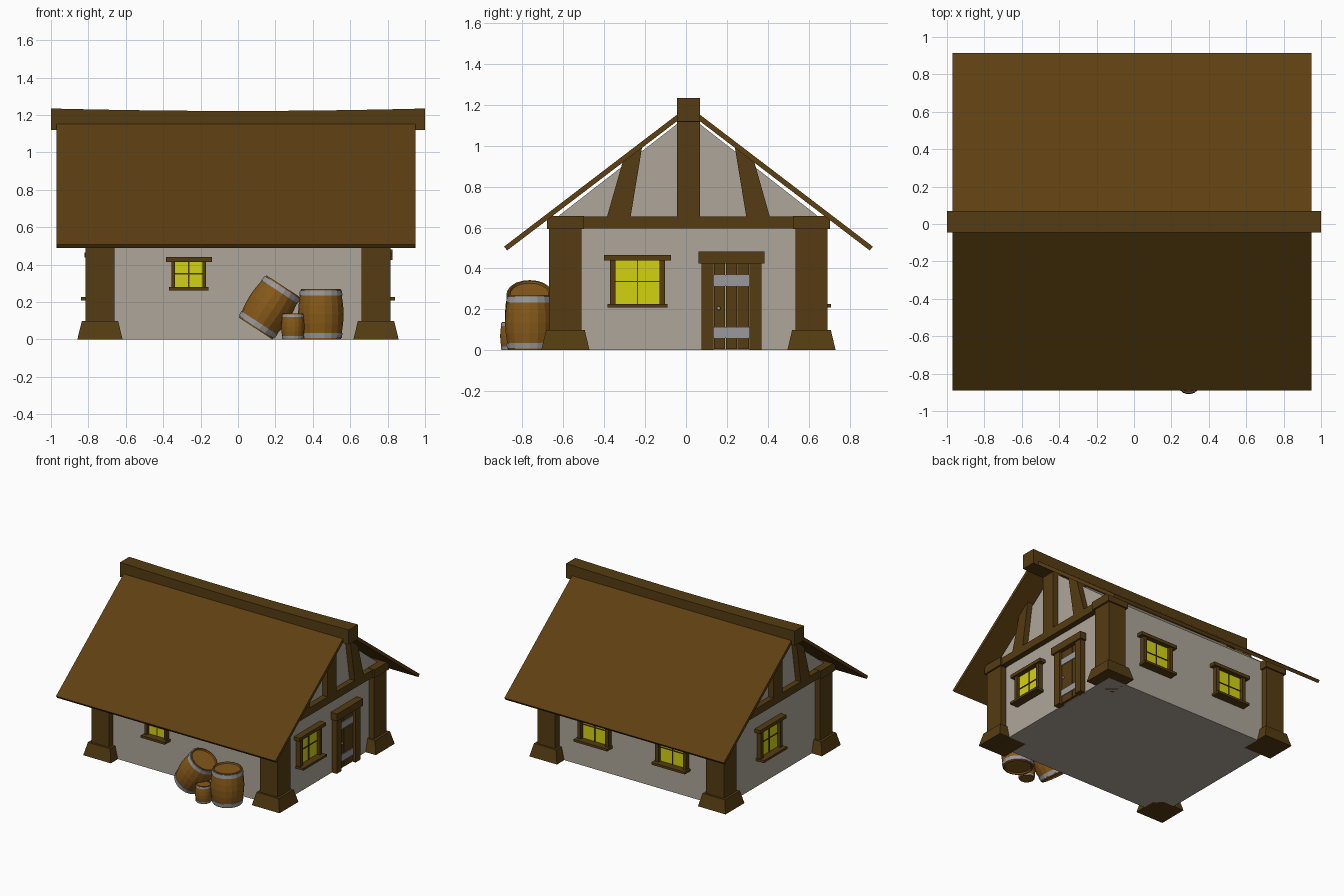
import bpy, bmesh
from math import radians, cos, sin, tau
from mathutils import Matrix, Vector

if "Cube" in bpy.data.objects:
    bpy.data.objects.remove(bpy.data.objects["Cube"])


def material(name, rgb):
    m = bpy.data.materials.new(name)
    m.diffuse_color = (*rgb, 1)
    m.use_nodes = True
    m.node_tree.nodes["Principled BSDF"].inputs["Base Color"].default_value = m.diffuse_color
    return m


WOOD = material("dark_wood", (0.09, 0.045, 0.006))
ROOF = material("roof_wood", (0.11, 0.05, 0.006))
PLASTER = material("plaster", (0.42, 0.38, 0.32))
GLASS = material("yellow_glass", (0.65, 0.65, 0.005))
METAL = material("metal", (0.32, 0.32, 0.34))
STAVE = material("barrel_wood", (0.24, 0.10, 0.01))
CY = 0.012                      # centre line of the house in y
WX, WF, WB = 0.77, -0.62, 0.64  # wall planes


def finish(name, bm, mats, matrix=None):
    if matrix:
        bm.transform(matrix)
    bmesh.ops.recalc_face_normals(bm, faces=bm.faces)
    me = bpy.data.meshes.new(name)
    bm.to_mesh(me)
    bm.free()
    for m in mats:
        me.materials.append(m)
    ob = bpy.data.objects.new(name, me)
    bpy.context.collection.objects.link(ob)
    return ob


def box(name, lo, hi, mat, matrix=None, taper=1.0):
    lo, hi = Vector(lo), Vector(hi)
    bm = bmesh.new()
    bmesh.ops.create_cube(bm, size=1)
    for v in bm.verts:
        k = taper if v.co.z > 0 else 1
        v.co = Vector((v.co.x * k, v.co.y * k, v.co.z)) * (hi - lo) + (lo + hi) / 2
    return finish(name, bm, [mat], matrix)


def prism(name, yz, x0, x1, mat):
    """Extrude a y-z outline along x."""
    bm = bmesh.new()
    f = bm.faces.new([bm.verts.new((x0, y, z)) for y, z in yz])
    out = bmesh.ops.extrude_face_region(bm, geom=[f])
    bmesh.ops.translate(bm, vec=(x1 - x0, 0, 0),
                        verts=[g for g in out["geom"] if isinstance(g, bmesh.types.BMVert)])
    return finish(name, bm, [mat])


# House body with gable ends
prism("walls", [(WF, 0), (WB, 0), (WB, 0.66), (CY, 1.15), (WF, 0.66)], -WX, WX, PLASTER)

# Corner posts with flared feet and caps
for sx in (-1, 1):
    for sy in (-1, 1):
        x, y = sx * 0.738, CY + sy * 0.602
        tag = ("left" if sx < 0 else "right") + ("_front" if sy < 0 else "_back")
        box("post_" + tag, (x - .078, y - .079, .05), (x + .078, y + .079, .62), WOOD)
        box("post_foot_" + tag, (x - .121, y - .118, 0), (x + .121, y + .118, .1), WOOD, taper=0.8)
        box("post_cap_" + tag, (x - .092, y - .091, .592), (x + .092, y + .091, .657), WOOD)

# Gable timber framing
for sx, tag in ((-1, "left"), (1, "right")):
    x0, x1 = sx * (WX - .03), sx * 0.815
    prism("tie_beam_" + tag, [(-.66, .595), (.685, .595), (.685, .655), (-.66, .655)], x0, x1, WOOD)
    prism("king_post_" + tag, [(CY - .057, .64), (CY + .057, .64), (CY + .057, 1.14), (CY - .057, 1.14)],
          x0, x1, WOOD)
    for sy in (-1, 1):
        brace = [(.285, .64), (.402, .64), (.318, .935), (.225, 1.005)]
        prism("brace_" + tag, [(CY + sy * y, z) for y, z in brace], x0, x1, WOOD)

# Roof slopes
for sy, tag in ((-1, "front"), (1, "back")):
    slab = [(0, 1.195), (.902, .507), (.887, .488), (0, 1.163)]
    prism("roof_" + tag, [(CY + sy * y, z) for y, z in slab], -.97, .95, ROOF)

# Sagging ridge beam
bm = bmesh.new()
rings = []
for i in range(9):
    x = -1 + i / 4
    dz = -0.013 * (1 - x * x)
    rings.append([bm.verts.new((x, CY + y, z + dz)) for y, z in
                  ((-.057, 1.12), (.057, 1.12), (.057, 1.235), (-.057, 1.235))])
for a, b in zip(rings, rings[1:]):
    for k in range(4):
        bm.faces.new((a[k], a[k - 1], b[k - 1], b[k]))
bm.faces.new(rings[0])
bm.faces.new(rings[-1])
finish("ridge_beam", bm, [WOOD])


# Wall frames: local x runs along the wall, local -y points outward
def wall(origin, deg):
    return Matrix.Translation(origin) @ Matrix.Rotation(radians(deg), 4, 'Z')


FRONT, RIGHT = wall((0, WF, 0), 0), wall((WX, 0, 0), 90)
BACK, LEFT = wall((0, WB, 0), 180), wall((-WX, 0, 0), -90)


def window(tag, m, u, z0, z1, w):
    """w is the half width of the glass, z0..z1 the full height."""
    t = w * 0.26
    a, b, mid = z0 + .018, z1 - .026, (z0 + z1) / 2
    box("window_glass_" + tag, (u - w, -.012, a), (u + w, .01, b), GLASS, m)
    box("window_sill_" + tag, (u - w - t - .012, -.07, z0), (u + w + t + .012, .01, a), WOOD, m)
    box("window_lintel_" + tag, (u - w - t - .03, -.05, b), (u + w + t + .03, .01, z1), WOOD, m)
    for s in (-1, 1):
        c = u + s * (w + t / 2)
        box("window_jamb_" + tag, (c - t / 2, -.038, a), (c + t / 2, .01, b), WOOD, m)
    box("window_bar_upright_" + tag, (u - .003, -.018, a), (u + .003, 0, b), WOOD, m)
    box("window_bar_cross_" + tag, (u - w, -.018, mid - .003), (u + w, 0, mid + .003), WOOD, m)


window("front", FRONT, -.263, .263, .44, .074)
window("right", RIGHT, -.237, .208, .465, .107)
window("left", LEFT, -.08, .208, .465, .107)
for u in (-.34, .34):
    window("back", BACK, u, .208, .465, .107)

# Door on the right wall
box("door_lintel", (.06, -.055, .425), (.385, .01, .482), WOOD, RIGHT)
for u in (.075, .31):
    box("door_jamb", (u, -.042, 0), (u + .06, .01, .43), WOOD, RIGHT)
for i in range(3):
    box("door_plank", (.137 + i * .058, -.02, .005), (.192 + i * .058, .01, .425), WOOD, RIGHT)
for z in (.06, .315):
    box("door_band", (.135, -.026, z), (.31, .01, z + .052), METAL, RIGHT)
bm = bmesh.new()
bmesh.ops.create_uvsphere(bm, u_segments=10, v_segments=6, radius=.01)
finish("door_knob", bm, [METAL], RIGHT @ Matrix.Translation((.16, -.028, .205)))


def barrel(name, size, matrix, n=18):
    """Lathe a hooped barrel of height 0.27 * size, standing on its local origin."""
    profile = [(0, .010), (.094, .010), (.098, 0), (.106, 0), (.107, .008), (.112, .008), (.116, .036),
               (.112, .036), (.119, .085), (.122, .135), (.119, .185), (.112, .234),
               (.116, .234), (.112, .262), (.107, .262), (.106, .27), (.098, .27), (.094, .26), (0, .26)]
    bm = bmesh.new()
    rings = [[bm.verts.new((r * size * cos(tau * k / n), r * size * sin(tau * k / n), z * size))
              for k in range(n)] for r, z in profile[1:-1]]
    for i, (a, b) in enumerate(zip(rings, rings[1:])):
        for k in range(n):
            f = bm.faces.new((a[k - 1], a[k], b[k], b[k - 1]))
            f.material_index = int(i in (3, 4, 5, 10, 11, 12))
    bm.faces.new(rings[0])
    bm.faces.new(rings[-1])
    finish(name, bm, [STAVE, METAL], matrix)


# Barrels by the front wall
barrel("barrel_upright", 1, Matrix.Translation((.443, -.765, 0)))
barrel("barrel_small", .51, Matrix.Translation((.293, -.848, 0)))
barrel("barrel_leaning", 1, Matrix.Translation((.168, -.765, .172))
       @ Matrix.Rotation(radians(33), 4, 'Y') @ Matrix.Translation((0, 0, -.135)))
